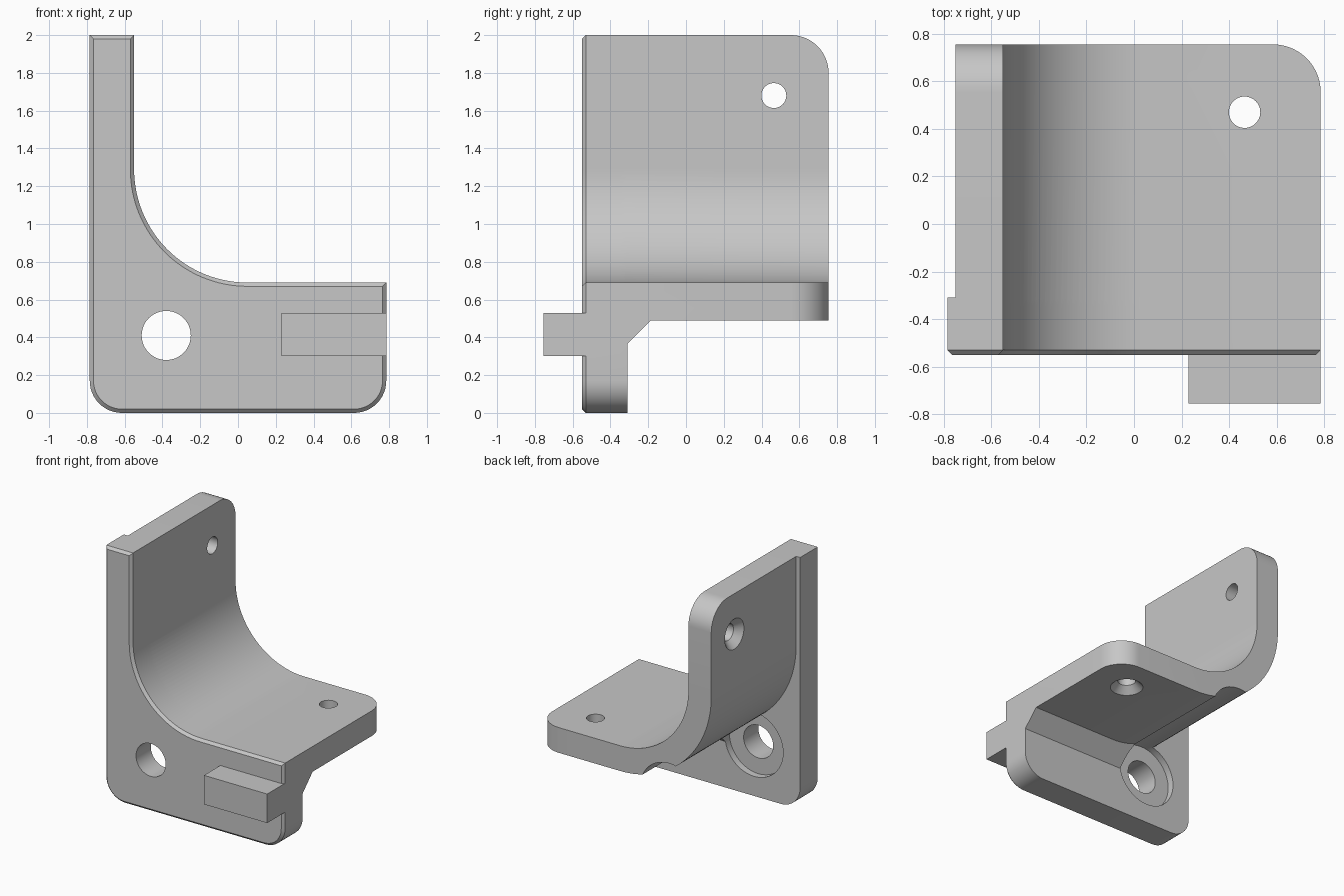
import bpy, bmesh
from math import sin, cos, radians, pi
from mathutils import Vector, Matrix

cube = bpy.data.objects.get("Cube")
if cube:
    bpy.data.objects.remove(cube, do_unlink=True)

grey = bpy.data.materials.new("light_grey")
grey.use_nodes = True
colour = (0.57, 0.57, 0.57, 1)
grey.diffuse_color = colour
grey.node_tree.nodes["Principled BSDF"].inputs["Base Color"].default_value = colour

LEFT, RIGHT, TOP = -0.785, 0.785, 2.0
FRONT, PLATE_BACK, BACK = -0.55, -0.31, 0.755
BEND = (0.05, 1.29)          # centre of the concentric bend
BEND_IN, BEND_OUT = 0.6, 0.8


def arc(centre, r, start, end, n=32):
    angles = [radians(start + (end - start) * i / n) for i in range(n + 1)]
    return [(centre[0] + r * cos(a), centre[1] + r * sin(a)) for a in angles]


def finish(bm, name):
    bmesh.ops.recalc_face_normals(bm, faces=bm.faces)
    mesh = bpy.data.meshes.new(name)
    bm.to_mesh(mesh)
    bm.free()
    mesh.materials.append(grey)
    ob = bpy.data.objects.new(name, mesh)
    bpy.context.collection.objects.link(ob)
    return ob


def extrude(points, vec, to3d):
    """Closed profile swept along a vector."""
    bm = bmesh.new()
    face = bm.faces.new([bm.verts.new(to3d(*p)) for p in points])
    out = bmesh.ops.extrude_face_region(bm, geom=[face])["geom"]
    bmesh.ops.translate(bm, vec=vec, verts=[g for g in out if isinstance(g, bmesh.types.BMVert)])
    bmesh.ops.recalc_face_normals(bm, faces=bm.faces)
    return bm


def cone(name, start, end, r1, r2):
    start, end = Vector(start), Vector(end)
    axis = end - start
    bm = bmesh.new()
    turn = axis.to_track_quat('Z', 'Y').to_matrix().to_4x4()
    bmesh.ops.create_cone(bm, cap_ends=True, segments=48, radius1=r1, radius2=r2,
                          depth=axis.length, matrix=Matrix.Translation((start + end) / 2) @ turn)
    return finish(bm, name)


def combine(target, other, operation):
    mod = target.modifiers.new(other.name, 'BOOLEAN')
    mod.operation, mod.solver, mod.object = operation, 'EXACT', other
    bpy.context.view_layer.objects.active = target
    bpy.ops.object.modifier_apply(modifier=mod.name)
    bpy.data.objects.remove(other, do_unlink=True)


inner = arc(BEND, BEND_IN, 180, 270)

# Front plate: L outline with rounded lower corners and a chamfered front rim
R = 0.17
outline = ([(LEFT, TOP)] + arc((LEFT + R, R), R, 180, 270, 12)
           + arc((RIGHT - R, R), R, 270, 360, 12)
           + [(RIGHT, BEND[1] - BEND_IN)] + inner[::-1] + [(BEND[0] - BEND_IN, TOP)])
bm = extrude(outline, (0, PLATE_BACK - FRONT, 0), lambda x, z: (x, FRONT, z))
rim = [e for e in bm.edges if all(abs(v.co.y - FRONT) < 1e-4 for v in e.verts)]
bmesh.ops.bevel(bm, geom=rim, offset=0.02, segments=1, affect='EDGES')
bracket = finish(bm, "corner_bracket")

# Bent sheet: upright and shelf joined by the bend, with rounded rear corners
section = ([(BEND[0] - BEND_IN, TOP)] + inner + [(RIGHT, BEND[1] - BEND_IN)]
           + [(RIGHT, BEND[1] - BEND_OUT)] + arc(BEND, BEND_OUT, 270, 180)
           + [(BEND[0] - BEND_OUT, TOP)])
bm = extrude(section, (0, BACK - PLATE_BACK + 0.05, 0), lambda x, z: (x, PLATE_BACK - 0.05, z))
corners = [e for e in bm.edges if all(v.co.y > BACK - 1e-4 for v in e.verts)
           and (all(v.co.z > TOP - 1e-4 for v in e.verts)
                or all(v.co.x > RIGHT - 1e-4 for v in e.verts))]
bmesh.ops.bevel(bm, geom=corners, offset=0.2, segments=14, profile=0.5, affect='EDGES')
combine(bracket, finish(bm, "bent_sheet"), 'UNION')

# Sloping gusset under the shelf
gusset = [(-0.35, 0.325), (-0.1, 0.575), (-0.35, 0.575)]
bm = extrude(gusset, (RIGHT + 0.2, 0, 0), lambda y, z: (-0.2, y, z))
combine(bracket, finish(bm, "gusset"), 'UNION')

# Locating tab on the front
tab = [(0.23, 0.3), (RIGHT, 0.3), (RIGHT, 0.53), (0.23, 0.53)]
bm = extrude(tab, (0, 0.255, 0), lambda x, z: (x, -0.755, z))
combine(bracket, finish(bm, "front_tab"), 'UNION')

# Main bolt hole, its access bore, and two countersunk screw holes
cuts = [
    ("bolt_hole", (-0.38, -1, 0.41), (-0.38, 0, 0.41), 0.13, 0.13),
    ("access_bore", (-0.38, -0.365, 0.41), (-0.38, 1, 0.41), 0.255, 0.255),
    ("shelf_hole", (0.465, 0.47, 0.3), (0.465, 0.47, 0.9), 0.066, 0.066),
    ("shelf_countersink", (0.465, 0.47, 0.48), (0.465, 0.47, 0.555), 0.13, 0.055),
    ("upright_hole", (-0.9, 0.465, 1.68), (-0.4, 0.465, 1.68), 0.066, 0.066),
    ("upright_countersink", (-0.76, 0.465, 1.68), (-0.685, 0.465, 1.68), 0.13, 0.055),
]
for cut in cuts:
    combine(bracket, cone(*cut), 'DIFFERENCE')

# Smooth curves, crisp edges
bpy.ops.object.select_all(action='DESELECT')
bracket.select_set(True)
bpy.context.view_layer.objects.active = bracket
bpy.ops.object.shade_smooth_by_angle(angle=radians(25))
